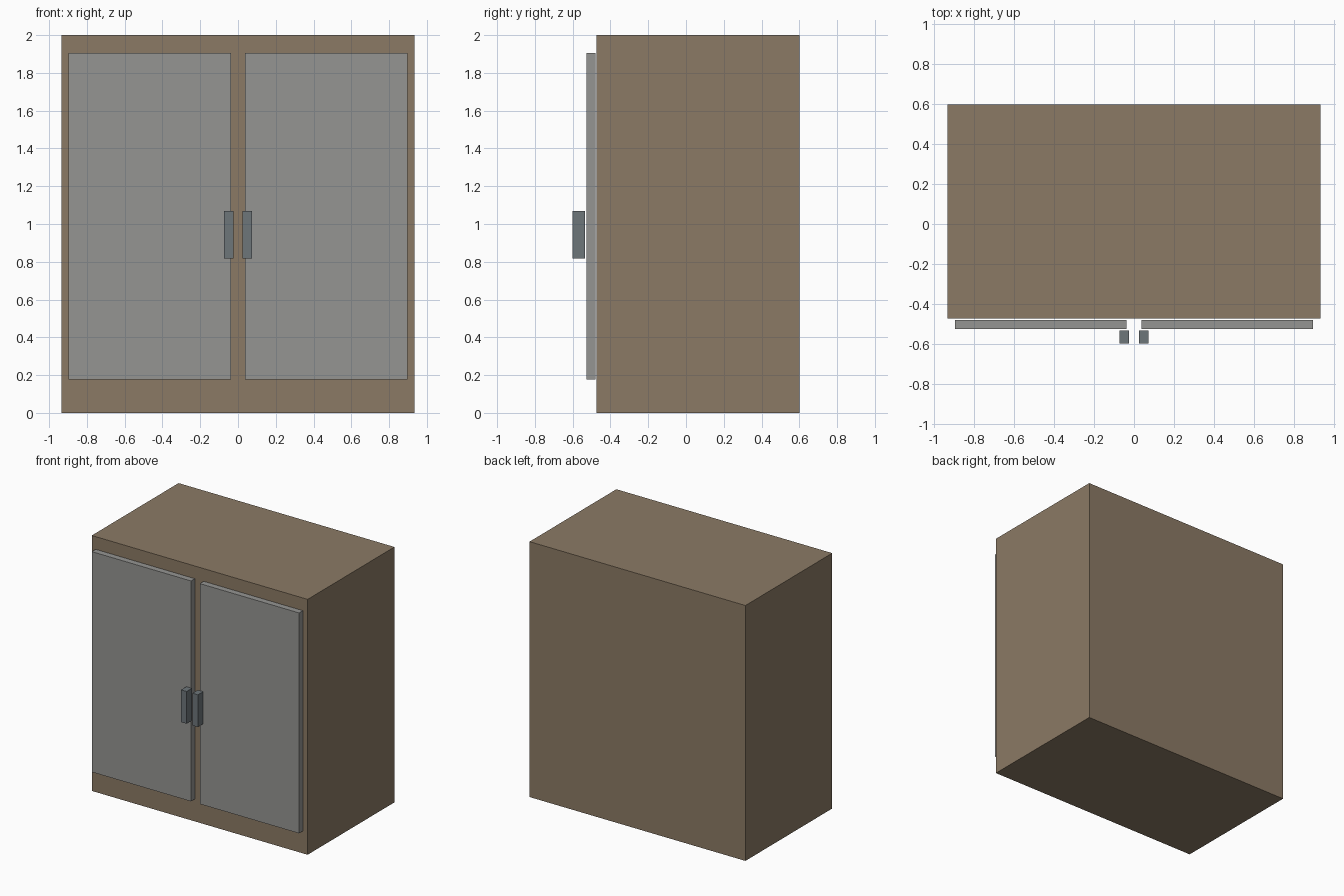
import bpy
from mathutils import Matrix, Vector
import bmesh

if "Cube" in bpy.data.objects:
    bpy.data.objects.remove(bpy.data.objects["Cube"])


def material(name, rgb):
    mat = bpy.data.materials.new(name)
    mat.diffuse_color = (*rgb, 1.0)
    mat.use_nodes = True
    mat.node_tree.nodes["Principled BSDF"].inputs["Base Color"].default_value = mat.diffuse_color
    return mat


def box(name, low, high, mat):
    """Axis-aligned box between two corners, origin at its centre."""
    low, high = Vector(low), Vector(high)
    bm = bmesh.new()
    bmesh.ops.create_cube(bm, size=1.0, matrix=Matrix.Diagonal((*(high - low), 1.0)))
    mesh = bpy.data.meshes.new(name)
    bm.to_mesh(mesh)
    bm.free()
    mesh.materials.append(mat)
    obj = bpy.data.objects.new(name, mesh)
    obj.location = (low + high) / 2
    bpy.context.collection.objects.link(obj)
    return obj


wood = material("brown_wood", (0.26, 0.195, 0.13))
panel = material("grey_panel", (0.30, 0.30, 0.29))
metal = material("dark_metal", (0.155, 0.18, 0.195))

# Cabinet body
box("cabinet_body", (-0.935, -0.474, 0.0), (0.935, 0.6, 2.0), wood)

# Doors and handles, mirrored left and right, each with a slim gap behind it
for side, s in (("left", -1), ("right", 1)):
    for part, inner, outer, y0, y1, z0, z1, mat in (
        ("door", 0.038, 0.898, -0.527, -0.480, 0.178, 1.904, panel),
        ("handle", 0.025, 0.073, -0.600, -0.535, 0.817, 1.07, metal),
    ):
        x0, x1 = sorted((s * inner, s * outer))
        box(f"{side}_{part}", (x0, y0, z0), (x1, y1, z1), mat)
